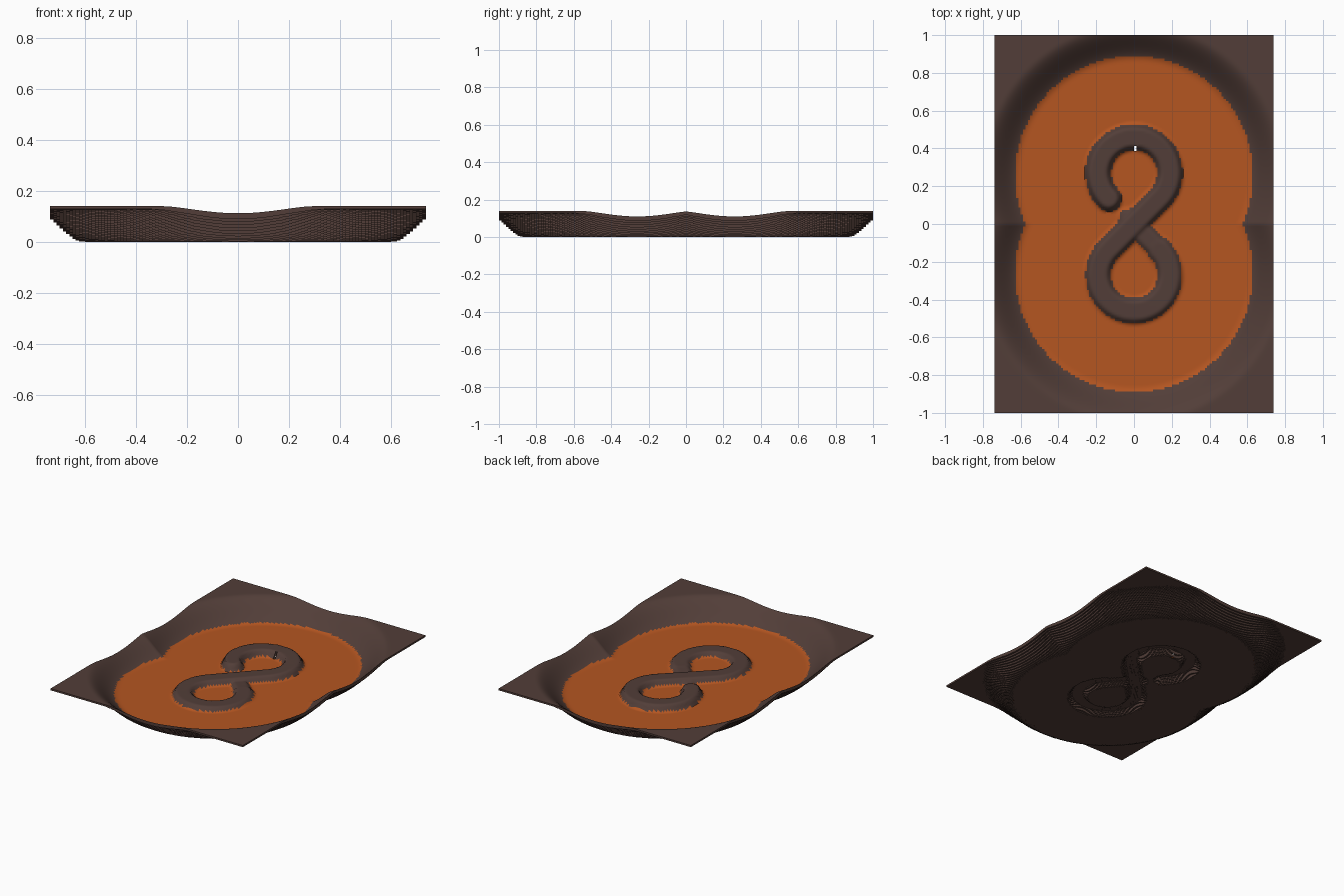
import bpy, bmesh, math
from mathutils import Vector, kdtree

if "Cube" in bpy.data.objects:
    bpy.data.objects.remove(bpy.data.objects["Cube"])

CELL = 0.0125
NX, NY = 118, 160
FLOOR, RIM = 0.012, 0.14
LOOP_Y, LOOP_R = 0.27, 0.19


def material(name, rgb):
    m = bpy.data.materials.new(name)
    m.use_nodes = True
    m.diffuse_color = (*rgb, 1)
    m.node_tree.nodes["Principled BSDF"].inputs["Base Color"].default_value = (*rgb, 1)
    return m


ROCK = material("dark brown rock", (0.085, 0.048, 0.04))
LAVA = material("burnt orange", (0.46, 0.092, 0.015))


def smooth(a, b, v):
    t = min(1, max(0, (v - a) / (b - a)))
    return t * t * (3 - 2 * t)


# Centre line of the figure-eight track: two loops joined by crossing diagonals
def arc(cy, start, end, steps=90):
    angles = [math.radians(start + (end - start) * i / steps) for i in range(steps + 1)]
    return [Vector((LOOP_R * math.cos(a), cy + LOOP_R * math.sin(a), 0)) for a in angles]


def line(a, b, steps=50):
    return [a.lerp(b, i / steps) for i in range(1, steps)]


upper = arc(LOOP_Y, 225, -45)
lower = arc(-LOOP_Y, 135, 405)
main = upper + line(upper[-1], lower[0]) + lower
cross = line(lower[-1], Vector((-0.03, 0.03, 0)))


def path_tree(points):
    tree = kdtree.KDTree(len(points))
    for i, p in enumerate(points):
        tree.insert(p, i)
    tree.balance()
    return tree


# Each track: search tree, point count, start height, end height, half width
tracks = [(path_tree(main), len(main), 0.048, 0.028, 0.068),
          (path_tree(cross), len(cross), 0.028, 0.02, 0.06)]


def height(x, y):
    d = math.hypot(x, abs(y) - 0.26)
    h = FLOOR + (RIM - FLOOR) * smooth(0.6, 0.8, d)
    for tree, n, h0, h1, half in tracks:
        _, i, dist = tree.find(Vector((x, y, 0)))
        top = h0 + (h1 - h0) * i / n
        h = max(h, FLOOR + top * (1 - smooth(half - 0.025, half + 0.008, dist)))
    return h


def px(i):
    return (i - NX / 2) * CELL


def py(j):
    return (j - NY / 2) * CELL


H = [[height(px(i), py(j)) for j in range(NY + 1)] for i in range(NX + 1)]


def corners(i, j):
    return [(i, j), (i + 1, j), (i + 1, j + 1), (i, j + 1)]


def is_hole(i, j):
    return i == NX // 2 and abs(py(j) - 0.395) < CELL


def finish(bm, name, mats):
    mesh = bpy.data.meshes.new(name)
    bm.to_mesh(mesh)
    bm.free()
    for m in mats:
        mesh.materials.append(m)
    ob = bpy.data.objects.new(name, mesh)
    bpy.context.collection.objects.link(ob)
    return ob


# Basin surface, orange wherever it is low
bm = bmesh.new()
grid = [[bm.verts.new((px(i), py(j), H[i][j])) for j in range(NY + 1)] for i in range(NX + 1)]
for i in range(NX):
    for j in range(NY):
        if is_hole(i, j):
            continue
        f = bm.faces.new([grid[a][b] for a, b in corners(i, j)])
        f.material_index = int(sum(v.co.z for v in f.verts) / 4 < 0.02)
surface = finish(bm, "basin_surface", [ROCK, LAVA])
surface.select_set(True)
bpy.context.view_layer.objects.active = surface
bpy.ops.object.shade_smooth_by_angle(angle=math.radians(50))

# Terraced underside: one flat step per cell, with risers between steps
low = [[max(0, min(H[a][b] for a, b in corners(i, j)) - FLOOR) for j in range(NY)]
       for i in range(NX)]
bm = bmesh.new()


def riser(a, b, z0, z1):
    """Vertical face over the grid edge a-b; z0 and z1 are heights at its ends."""
    ends = [(a, z0[0]), (b, z0[1]), (b, z1[1]), (a, z1[0])]
    bm.faces.new([bm.verts.new((px(p[0]), py(p[1]), z)) for p, z in ends])


for i in range(NX):
    for j in range(NY):
        z = low[i][j]
        if not is_hole(i, j):
            bm.faces.new([bm.verts.new((px(a), py(b), z)) for a, b in reversed(corners(i, j))])
        c = corners(i, j)
        for k, (di, dj) in enumerate([(0, -1), (1, 0), (0, 1), (-1, 0)]):
            a, b = c[k], c[(k + 1) % 4]
            ni, nj = i + di, j + dj
            if not (0 <= ni < NX and 0 <= nj < NY):
                riser(a, b, (z, z), (H[a[0]][a[1]], H[b[0]][b[1]]))
            elif low[ni][nj] > z + 0.0002:
                riser(a, b, (z, z), (low[ni][nj],) * 2)
finish(bm, "terraced_underside", [ROCK])
